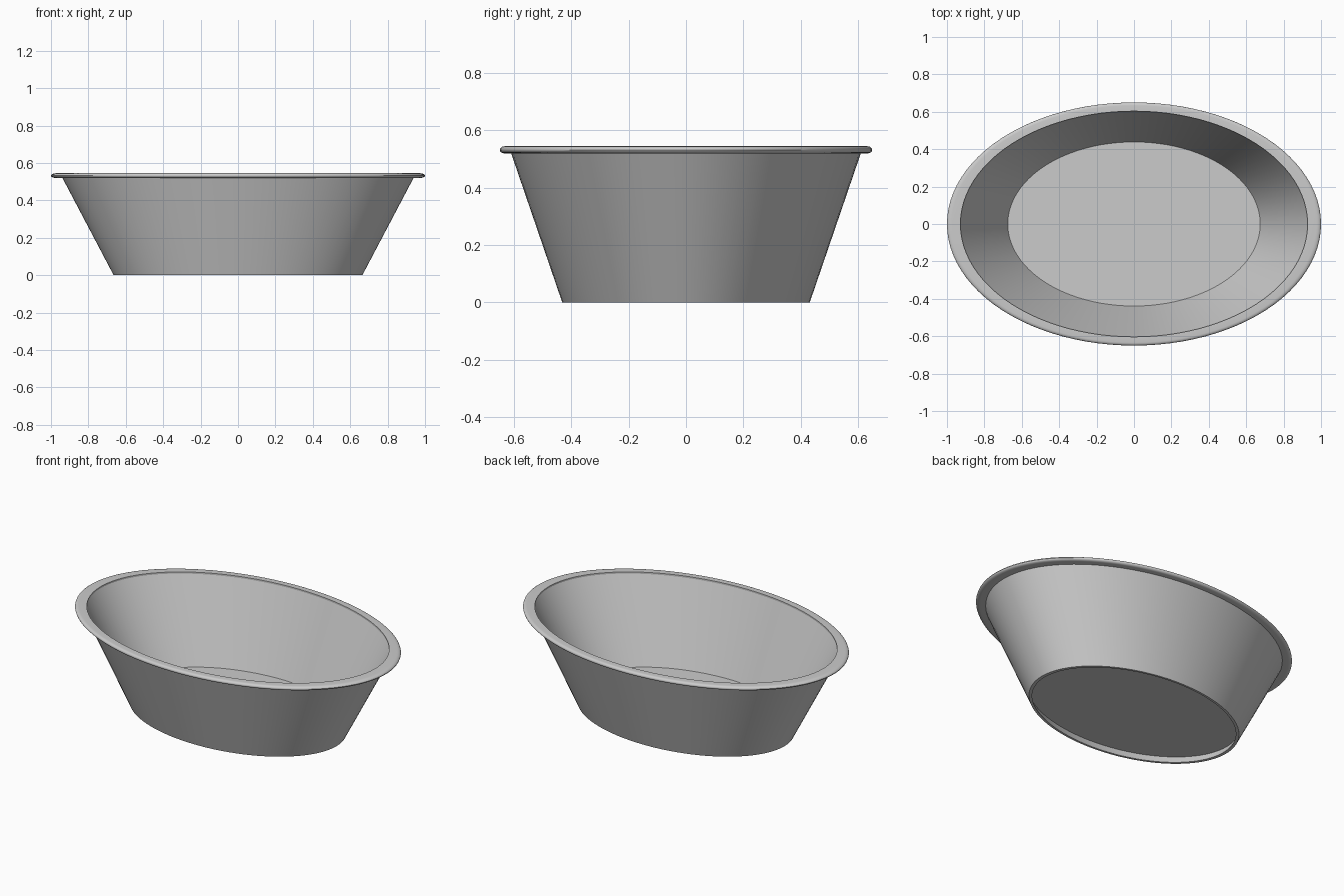
import bpy, bmesh, math

SEGMENTS = 96
ASPECT = 0.65  # depth of the oval relative to its width

cube = bpy.data.objects.get("Cube")
if cube:
    bpy.data.objects.remove(cube, do_unlink=True)

grey = bpy.data.materials.new("plain grey")
grey.use_nodes = True
colour = (0.6, 0.6, 0.6, 1)
grey.diffuse_color = colour
grey.node_tree.nodes["Principled BSDF"].inputs["Base Color"].default_value = colour


def oval_lathe(name, profile, closed=False):
    """Sweep (radius, z) points around an oval; radius 0 becomes a cap."""
    bm = bmesh.new()
    rings = []
    for r, z in profile:
        angles = [2 * math.pi * i / SEGMENTS for i in range(SEGMENTS)]
        rings.append([bm.verts.new((r * math.cos(a), r * ASPECT * math.sin(a), z))
                      for a in angles])
    pairs = list(zip(rings, rings[1:]))
    if closed:
        pairs.append((rings[-1], rings[0]))
    for low, high in pairs:
        for i in range(SEGMENTS):
            j = (i + 1) % SEGMENTS
            bm.faces.new((low[i], low[j], high[j], high[i]))
    if not closed:
        bm.faces.new(rings[0])
        bm.faces.new(rings[-1])
    bmesh.ops.recalc_face_normals(bm, faces=bm.faces)
    mesh = bpy.data.meshes.new(name)
    bm.to_mesh(mesh)
    bm.free()
    mesh.materials.append(grey)
    obj = bpy.data.objects.new(name, mesh)
    bpy.context.collection.objects.link(obj)
    bpy.ops.object.select_all(action="DESELECT")
    obj.select_set(True)
    bpy.context.view_layer.objects.active = obj
    bpy.ops.object.shade_smooth_by_angle(angle=math.radians(35))
    return obj


# Basin: recessed underside, foot edge, sloping walls, raised floor
oval_lathe("basin", [
    (0.668, 0.045), (0.645, 0.0), (0.665, 0.0), (0.94, 0.522),
    (0.928, 0.535), (0.675, 0.057),
])

# Rim: flat lip with a rounded outer edge
half = 0.0125
mid = 0.5325
rim = [(0.928, mid + half), (0.928, mid - half)]
for k in range(9):
    a = -math.pi / 2 + math.pi * k / 8
    rim.append((0.975 + 0.025 * math.cos(a), mid + half * math.sin(a)))
oval_lathe("rim", rim, closed=True)
